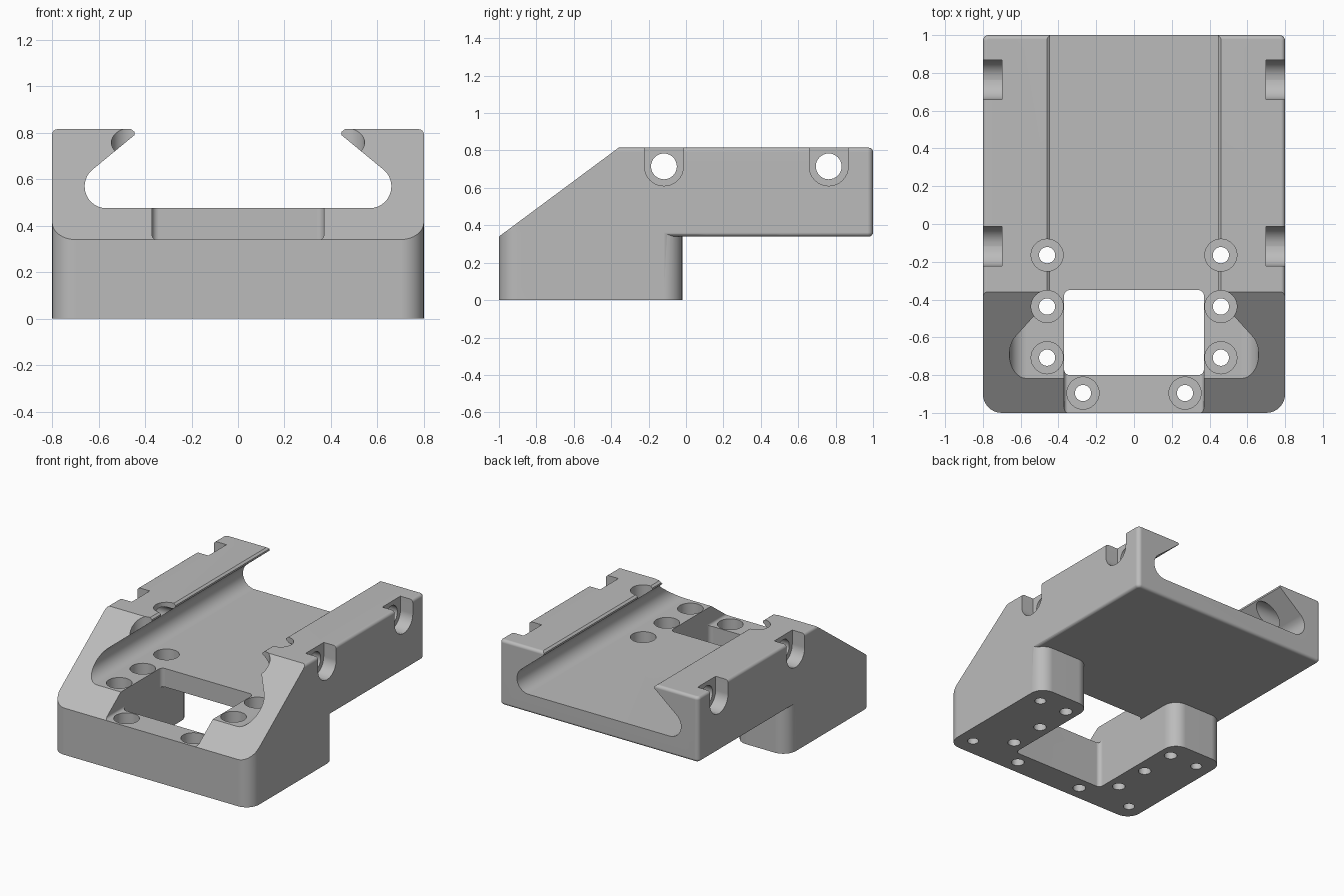
import bpy, bmesh, math
from mathutils import Vector

cube = bpy.data.objects.get("Cube")
if cube:
    bpy.data.objects.remove(cube, do_unlink=True)

TOP, STEP, FLOOR = 0.815, 0.34, 0.475

grey = bpy.data.materials.new("satin_grey")
grey.use_nodes = True
grey.diffuse_color = (0.5, 0.5, 0.5, 1)
grey.node_tree.nodes["Principled BSDF"].inputs["Base Color"].default_value = (0.5, 0.5, 0.5, 1)


def round_outline(corners, steps=8):
    """Turn (a, b, radius) corners into an outline with arcs."""
    out = []
    for i, (a, b, r) in enumerate(corners):
        p = Vector((a, b))
        if not r:
            out.append(p)
            continue
        u = (Vector(corners[i - 1][:2]) - p).normalized()
        v = (Vector(corners[(i + 1) % len(corners)][:2]) - p).normalized()
        half = math.acos(max(-1, min(1, u.dot(v)))) / 2
        centre = p + (u + v).normalized() * r / math.sin(half)
        start = p + u * r / math.tan(half) - centre
        end = p + v * r / math.tan(half) - centre
        a0 = math.atan2(start.y, start.x)
        turn = math.atan2(start.x * end.y - start.y * end.x, start.dot(end))
        for s in range(steps + 1):
            t = a0 + turn * s / steps
            out.append(centre + r * Vector((math.cos(t), math.sin(t))))
    return out


def prism(name, corners, axis, lo, hi, rim=0):
    """Extrude a rounded outline along an axis, optionally rounding its rims."""
    place = {"x": lambda p, t: (t, p.x, p.y),
             "y": lambda p, t: (p.x, t, p.y),
             "z": lambda p, t: (p.x, p.y, t)}[axis]
    outline = round_outline(corners)
    bm = bmesh.new()
    ends = [[bm.verts.new(place(p, t)) for p in outline] for t in (lo, hi)]
    for ring in ends:
        bm.faces.new(ring)
    for i in range(len(outline)):
        bm.faces.new((ends[0][i - 1], ends[0][i], ends[1][i], ends[1][i - 1]))
    bmesh.ops.remove_doubles(bm, verts=bm.verts, dist=1e-5)
    bmesh.ops.recalc_face_normals(bm, faces=bm.faces)
    if rim:
        k = "xyz".index(axis)
        edges = [e for e in bm.edges if abs(e.verts[0].co[k] - e.verts[1].co[k]) < 1e-5]
        bmesh.ops.bevel(bm, geom=edges, offset=rim, segments=4, profile=0.5, affect="EDGES")
    mesh = bpy.data.meshes.new(name)
    bm.to_mesh(mesh)
    bm.free()
    mesh.materials.append(grey)
    obj = bpy.data.objects.new(name, mesh)
    bpy.context.collection.objects.link(obj)
    return obj


def rect(a0, a1, b0, b1, r=0):
    return [(a0, b0, r), (a1, b0, r), (a1, b1, r), (a0, b1, r)]


def disc(a, b, r):
    return rect(a - r, a + r, b - r, b + r, r)


def mirrored(half):
    return half + [(-a, b, r) for a, b, r in reversed(half)]


def combine(target, tool, operation="DIFFERENCE"):
    mod = target.modifiers.new("combine", "BOOLEAN")
    mod.operation, mod.object, mod.solver = operation, tool, "EXACT"
    bpy.context.view_layer.objects.active = target
    bpy.ops.object.modifier_apply(modifier=mod.name)
    bpy.data.objects.remove(tool, do_unlink=True)


# Upper slab with softened rims, standing on a U-shaped foot
body = prism("mounting_block", [(-0.8, -1, 0.1), (0.8, -1, 0.1), (0.8, 1, 0.03), (-0.8, 1, 0.03)],
             "z", STEP, TOP, rim=0.022)
foot = prism("foot", mirrored([(0.37, -0.8, 0.03), (0.37, -0.02, 0.1),
                               (0.8, -0.02, 0.1), (0.8, -1, 0.1)]), "z", 0, 0.42)
combine(body, foot, "UNION")

# Sloped front
combine(body, prism("slope_cut", [(-1.2, STEP - 0.2 * 0.475 / 0.64, 0), (-0.36, TOP, 0),
                                  (-0.36, 1.2, 0), (-1.2, 1.2, 0)], "x", -1, 1))

# Undercut channel between the two rails
combine(body, prism("channel_cut", mirrored([(0.46, 1, 0), (0.46, TOP, 0), (0.445, 0.803, 0),
                                             (0.445, 0.79, 0), (0.66, 0.613, 0.093),
                                             (0.66, FLOOR, 0.093)]), "y", -1.3, 1.3))

# Window through the slab and low step in front of it
combine(body, prism("window_cut", rect(-0.37, 0.37, -0.8, -0.35, 0.03), "z", -0.1, 1))
combine(body, prism("step_cut", [(-0.37, STEP, 0.02), (0.37, STEP, 0.02),
                                 (0.37, 1, 0), (-0.37, 1, 0)], "y", -1.2, -0.6))

# Counterbored screw holes and blind dowel holes
for side in (-1, 1):
    for x, y in ((0.46, -0.165), (0.46, -0.437), (0.46, -0.708), (0.27, -0.895)):
        combine(body, prism("bore_cut", disc(side * x, y, 0.085), "z", 0.2, 1))
        combine(body, prism("screw_cut", disc(side * x, y, 0.043), "z", -0.1, 0.3))
    for y in (-0.165, -0.87):
        combine(body, prism("dowel_cut", disc(side * 0.685, y, 0.038), "z", -0.1, 0.2))

# Cross holes with open-topped pockets on the outside of the rails
for y in (-0.118, 0.763):
    for side in (-1, 1):
        pocket = [(y - 0.104, 0.611, 0.103), (y + 0.104, 0.611, 0.103),
                  (y + 0.104, 1, 0), (y - 0.104, 1, 0)]
        combine(body, prism("pocket_cut", pocket, "x", *sorted((side * 0.7, side * 0.95))))
    combine(body, prism("cross_hole_cut", disc(y, 0.715, 0.069), "x", -1, 1))

# Smooth curved walls, crisp edges
for o in bpy.context.selected_objects:
    o.select_set(False)
body.select_set(True)
bpy.context.view_layer.objects.active = body
bpy.ops.object.shade_smooth_by_angle(angle=math.radians(30))
normals = body.modifiers.new("weighted_normals", "WEIGHTED_NORMAL")
normals.keep_sharp = True
